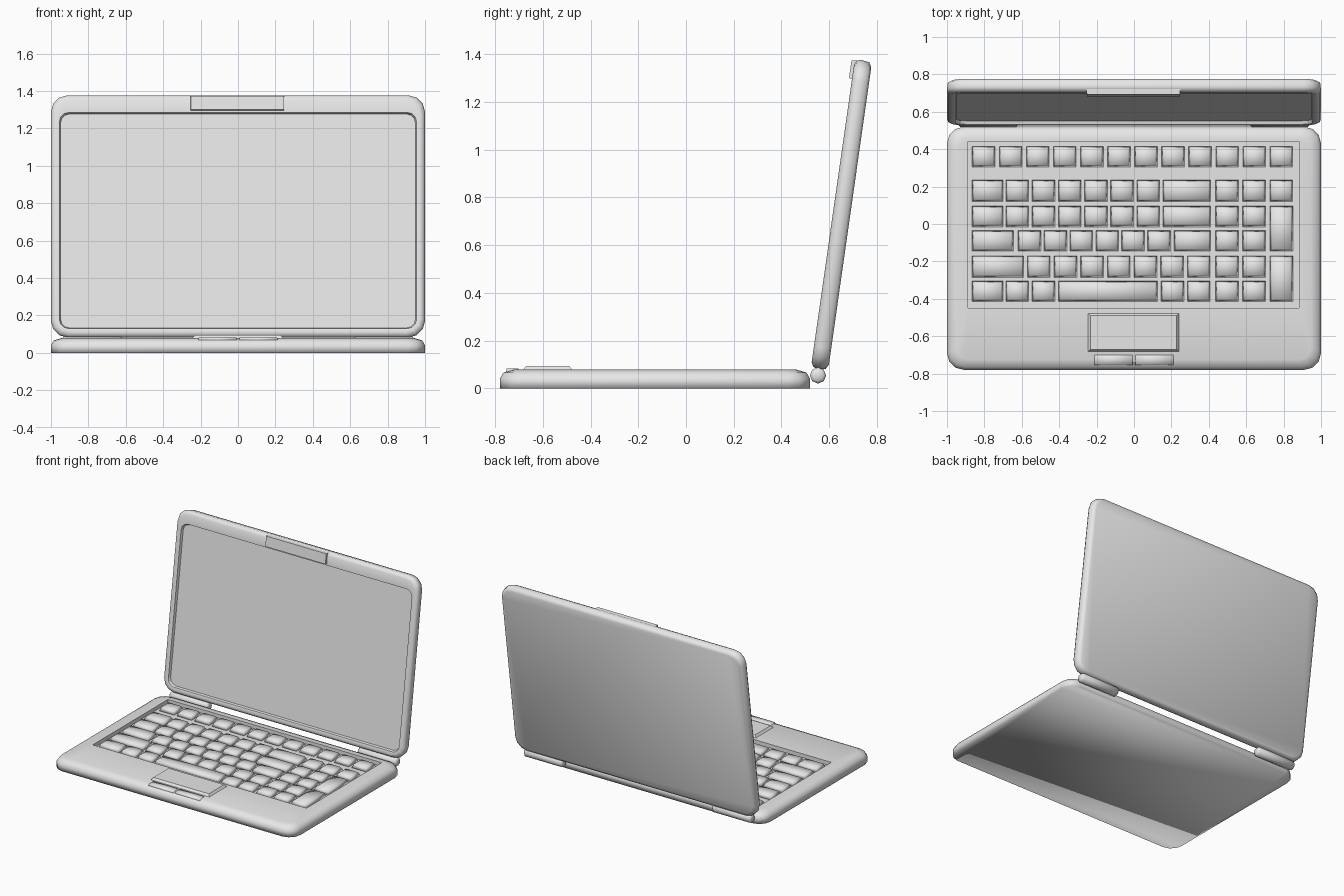
import bpy
import bmesh
from math import cos, sin, pi, radians
from mathutils import Matrix

if "Cube" in bpy.data.objects:
    bpy.data.objects.remove(bpy.data.objects["Cube"])

grey = bpy.data.materials.new("light_grey")
grey.use_nodes = True
grey.diffuse_color = (0.8, 0.8, 0.8, 1)
grey.node_tree.nodes["Principled BSDF"].inputs["Base Color"].default_value = (0.8, 0.8, 0.8, 1)


def rounded_rect(x0, x1, y0, y1, r, z, seg=3):
    """Counter-clockwise loop of points; a square corner when seg is 0."""
    if seg == 0:
        return [(x0, y0, z), (x1, y0, z), (x1, y1, z), (x0, y1, z)]
    corners = [(x1 - r, y1 - r), (x0 + r, y1 - r), (x0 + r, y0 + r), (x1 - r, y0 + r)]
    points = []
    for c, (cx, cy) in enumerate(corners):
        for s in range(seg + 1):
            a = (c + s / seg) * pi / 2
            points.append((cx + r * cos(a), cy + r * sin(a), z))
    return points


def loft(bm, loops, start=True, end=True):
    """Skin a stack of loops and close the chosen ends."""
    rings = [[bm.verts.new(p) for p in loop] for loop in loops]
    n = len(rings[0])
    for a, b in zip(rings, rings[1:]):
        for i in range(n):
            j = (i + 1) % n
            bm.faces.new((a[i], a[j], b[j], b[i]))
    if start:
        bm.faces.new(rings[0][::-1])
    if end:
        bm.faces.new(rings[-1])


def finish(name, bm, smooth=True, matrix=None):
    mesh = bpy.data.meshes.new(name)
    if matrix:
        bm.transform(matrix)
    for f in bm.faces:
        f.smooth = smooth
    bm.to_mesh(mesh)
    bm.free()
    mesh.materials.append(grey)
    obj = bpy.data.objects.new(name, mesh)
    bpy.context.collection.objects.link(obj)
    return obj


def part(name, loops, start=True, end=True, smooth=True, matrix=None):
    bm = bmesh.new()
    loft(bm, loops, start, end)
    return finish(name, bm, smooth, matrix)


def pad(x0, x1, y0, y1, z0, z1, inset):
    """Loops of a block that narrows towards its top."""
    return [rounded_rect(x0, x1, y0, y1, 0, z0, 0),
            rounded_rect(x0 + inset, x1 - inset, y0 + inset, y1 - inset, 0, z1, 0)]


# Base shell, open where the keyboard tray sits
DECK, FLOOR = 0.078, 0.05


def base_loop(inset, z):
    return rounded_rect(-1 + inset, 1 - inset, -0.78 + inset, 0.52 - inset, 0.09 - inset / 2, z)


def tray_loop(z):
    return rounded_rect(-0.888, 0.882, -0.45, 0.44, 0.002, z)


part("base_shell",
     [base_loop(0, 0), base_loop(0, 0.04), base_loop(0.015, 0.066),
      base_loop(0.055, DECK), tray_loop(DECK)], end=False)
part("keyboard_tray", [tray_loop(DECK), tray_loop(FLOOR)], start=False, smooth=False)

# Keys: each row has y limits and runs of (first x, count, pitch, width)
KEY = 0.122
NAV = (0.436, 2, 0.145, KEY)
rows = [
    (0.305, 0.415, [(-0.865, 12, 0.1447, KEY)]),
    (0.12, 0.235, [(-0.865, 1, 0, 0.165), (-0.685, 6, 0.14, KEY), (0.155, 1, 0, 0.255),
                   (0.436, 3, 0.145, KEY)]),
    (-0.015, 0.095, [(-0.865, 1, 0, 0.165), (-0.685, 6, 0.14, KEY), (0.155, 1, 0, 0.255), NAV]),
    (-0.145, -0.035, [(-0.865, 1, 0, 0.22), (-0.62, 6, 0.1385, KEY), (0.215, 1, 0, 0.195), NAV]),
    (-0.285, -0.17, [(-0.865, 1, 0, 0.275), (-0.57, 7, 0.1425, KEY), NAV]),
    (-0.415, -0.305, [(-0.865, 1, 0, 0.165), (-0.685, 2, 0.14, KEY), (-0.405, 1, 0, 0.53),
                      (0.145, 2, 0.14, KEY), NAV]),
    (-0.145, 0.095, [(0.727, 1, 0, KEY)]),
    (-0.415, -0.17, [(0.727, 1, 0, KEY)]),
]
bm = bmesh.new()
for y0, y1, runs in rows:
    for x, count, pitch, width in runs:
        for k in range(count):
            left = x + k * pitch
            loft(bm, pad(left, left + width, y0, y1, FLOOR, DECK, 0.012))
finish("keys", bm)

# Touchpad and its two buttons
part("touchpad", pad(-0.247, 0.243, -0.685, -0.475, 0.075, 0.094, 0.015), smooth=False)
for side, x0, x1 in (("right", -0.215, -0.003), ("left", 0.003, 0.215)):
    part(side + "_button", pad(x0, x1, -0.757, -0.695, 0.06, 0.083, 0.006))

# Lid, drawn flat with its front towards +z, then tilted back
tilt = Matrix.Translation((0, 0.523, 0.085)) @ Matrix.Rotation(radians(90 - 8.1), 4, 'X')


def lid_loop(inset, z):
    return rounded_rect(-1 + inset, 1 - inset, inset, 1.308 - inset, 0.09 - inset / 2, z)


def screen_loop(inset, z):
    return rounded_rect(-0.955 + inset, 0.955 - inset, 0.045 + inset, 1.213 - inset, 0.05, z)


part("lid_shell",
     [lid_loop(0.025, -0.073), lid_loop(0.005, -0.062), lid_loop(0, -0.025),
      lid_loop(0.008, -0.008), lid_loop(0.025, 0), screen_loop(0, -0.004)],
     end=False, matrix=tilt)
part("screen", [screen_loop(0, -0.004), screen_loop(0.006, -0.022)],
     start=False, smooth=False, matrix=tilt)
part("lid_latch", pad(-0.255, 0.248, 1.222, 1.303, -0.015, 0.013, 0.003),
     smooth=False, matrix=tilt)

# Hinge barrels
for side, x in (("right", -0.78), ("left", 0.78)):
    bm = bmesh.new()
    bmesh.ops.create_cone(bm, cap_ends=True, segments=8, radius1=0.034, radius2=0.034, depth=0.32)
    place = Matrix.Translation((x, 0.553, 0.054)) @ Matrix.Rotation(pi / 2, 4, 'Y')
    hinge = finish(side + "_hinge", bm, matrix=place)
    bevel = hinge.modifiers.new("soft_ends", 'BEVEL')
    bevel.width = 0.01
    bevel.segments = 1
    bevel.limit_method = 'ANGLE'
    bevel.angle_limit = radians(60)
